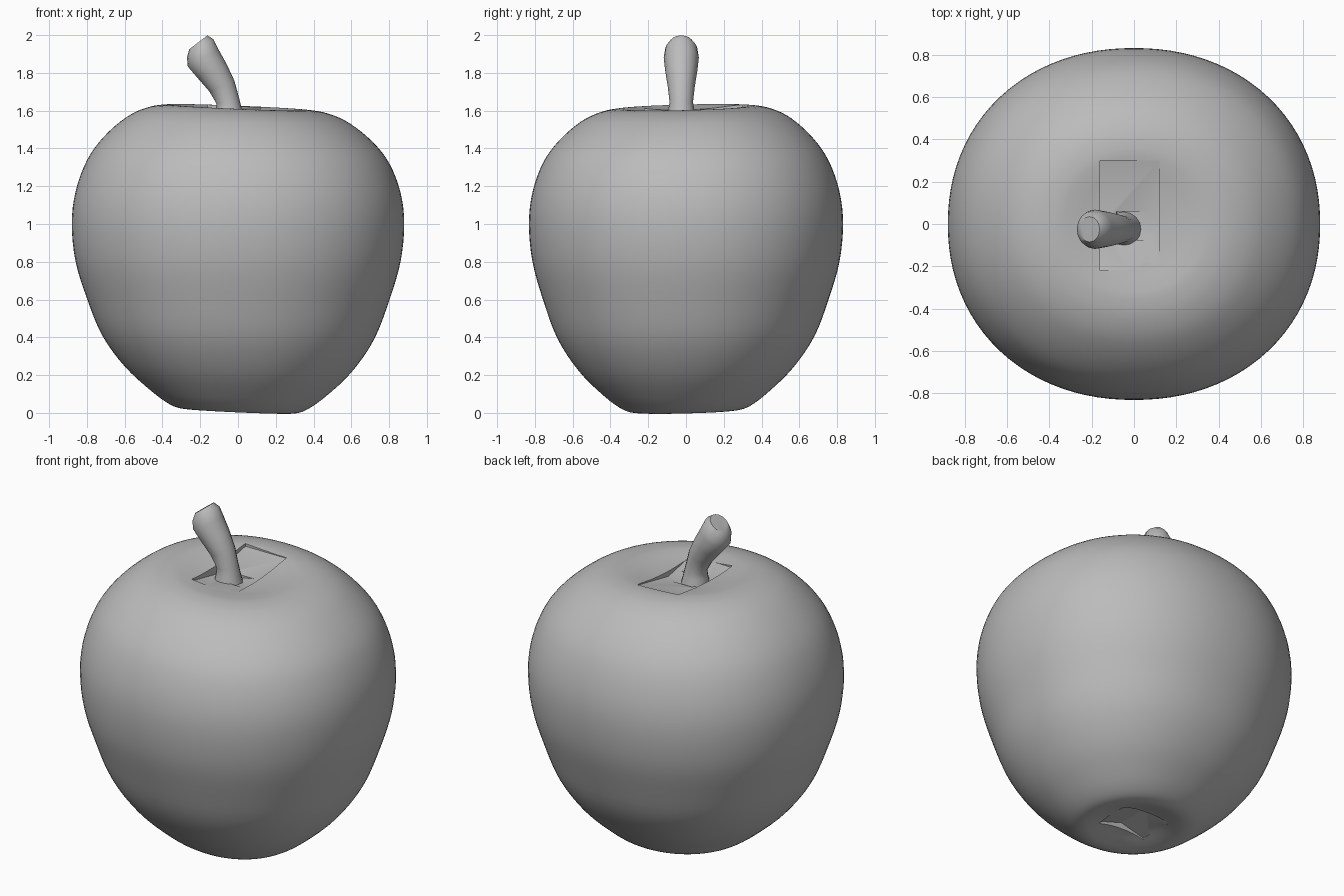
import bpy, bmesh, math
from mathutils import Vector

if "Cube" in bpy.data.objects:
    bpy.data.objects.remove(bpy.data.objects["Cube"], do_unlink=True)

grey = bpy.data.materials.new("plain grey")
grey.use_nodes = True
grey.diffuse_color = (0.5, 0.5, 0.5, 1)
grey.node_tree.nodes["Principled BSDF"].inputs["Base Color"].default_value = (0.5, 0.5, 0.5, 1)


def make_object(name, bm):
    bmesh.ops.recalc_face_normals(bm, faces=bm.faces)
    mesh = bpy.data.meshes.new(name)
    bm.to_mesh(mesh)
    bm.free()
    mesh.materials.append(grey)
    obj = bpy.data.objects.new(name, mesh)
    bpy.context.collection.objects.link(obj)
    return obj


def smooth(obj, angle):
    bpy.ops.object.select_all(action='DESELECT')
    obj.select_set(True)
    bpy.context.view_layer.objects.active = obj
    bpy.ops.object.shade_smooth_by_angle(angle=math.radians(angle))


def skin(name, rings):
    """Join rings of points into a closed tube with capped ends."""
    bm = bmesh.new()
    loops = [[bm.verts.new(p) for p in ring] for ring in rings]
    n = len(loops[0])
    for a, b in zip(loops, loops[1:]):
        for i in range(n):
            bm.faces.new((a[i], a[(i + 1) % n], b[(i + 1) % n], b[i]))
    bm.faces.new(loops[0])
    bm.faces.new(loops[-1])
    return make_object(name, bm)


def refine(points, steps):
    """Catmull-Rom subdivision of a profile."""
    pts = [Vector(p) for p in points]
    pts = [2 * pts[0] - pts[1]] + pts + [2 * pts[-1] - pts[-2]]
    out = []
    for a, b, c, d in zip(pts, pts[1:], pts[2:], pts[3:]):
        for k in range(steps):
            t = k / steps
            out.append(0.5 * (2 * b + (c - a) * t + (2 * a - 5 * b + 4 * c - d) * t * t
                              + (3 * b - a - 3 * c + d) * t ** 3))
    return out + [pts[-2]]


def prism(name, outline, low, high, axis):
    """Extrude an outline along x (axis 0) or y (axis 1)."""
    def place(level):
        return [(level, u, z) if axis == 0 else (u, level, z) for u, z in outline]
    return skin(name, [place(low), place(high)])


# Fruit body: lathed profile, slightly oval and lopsided
profile = [(0.02, 0.05), (0.12, 0.045), (0.22, 0.02), (0.29, 0.01), (0.36, 0.03),
           (0.46, 0.10), (0.60, 0.23), (0.72, 0.40), (0.80, 0.60), (0.86, 0.80),
           (0.88, 1.00), (0.86, 1.17), (0.80, 1.33), (0.71, 1.45), (0.59, 1.55),
           (0.48, 1.60), (0.38, 1.617), (0.30, 1.613), (0.20, 1.60), (0.02, 1.585)]
SIDES = 96
rings = []
for r, z in refine(profile, 4):
    ring = []
    for i in range(SIDES):
        a = math.tau * i / SIDES
        c, s = math.cos(a), math.sin(a)
        f = r / (abs(c) ** 2.12 + abs(s) ** 2.12) ** (1 / 2.12)
        x, y = f * c, f * s * 0.945
        tilt = (1 - (r / 0.88) ** 2) * (0.03 * y - 0.05 * x)
        ring.append((x, y, z + tilt))
    rings.append(ring)
body = skin("fruit_body", rings)

# Sharp-sided notches in the top hollow and in the base
cutters = [
    prism("top_notch", [(-0.22, 1.60), (-0.22, 1.75), (0.30, 1.75), (0.30, 1.615), (0.0, 1.555)],
          -0.16, 0.12, 0),
    prism("stem_notch", [(-0.08, 1.54), (-0.10, 1.75), (0.11, 1.75), (0.11, 1.575)],
          -0.075, 0.06, 1),
    prism("base_notch", [(-0.16, 0.04), (-0.16, -0.1), (0.16, -0.1), (0.16, 0.03), (0.0, 0.08)],
          -0.11, 0.11, 1),
]
bpy.context.view_layer.objects.active = body
for cutter in cutters:
    cutter.hide_render = True
    mod = body.modifiers.new("notch", 'BOOLEAN')
    mod.operation = 'DIFFERENCE'
    mod.solver = 'EXACT'
    mod.object = cutter
    bpy.ops.object.modifier_apply(modifier=mod.name)
for cutter in cutters:
    bpy.data.objects.remove(cutter, do_unlink=True)
smooth(body, 30)

# Stem: leaning tube that swells to a rounded tip (x, z, radius, lean)
stem_rings = [(-0.045, 1.52, 0.088, 0.0), (-0.048, 1.60, 0.070, 0.0), (-0.052, 1.645, 0.062, 0.15),
              (-0.085, 1.73, 0.072, 0.42), (-0.137, 1.81, 0.085, 0.46), (-0.185, 1.88, 0.093, 0.52),
              (-0.200, 1.93, 0.085, 0.60), (-0.210, 1.962, 0.060, 0.65)]
rings = []
for x, z, r, lean in stem_rings:
    across = Vector((math.cos(lean), 0, math.sin(lean)))
    centre = Vector((x, -0.025, z))
    rings.append([centre + r * (math.cos(a) * across + math.sin(a) * Vector((0, 1, 0)))
                  for a in (math.tau * i / 16 for i in range(16))])
stem = skin("stem", rings)
smooth(stem, 40)
